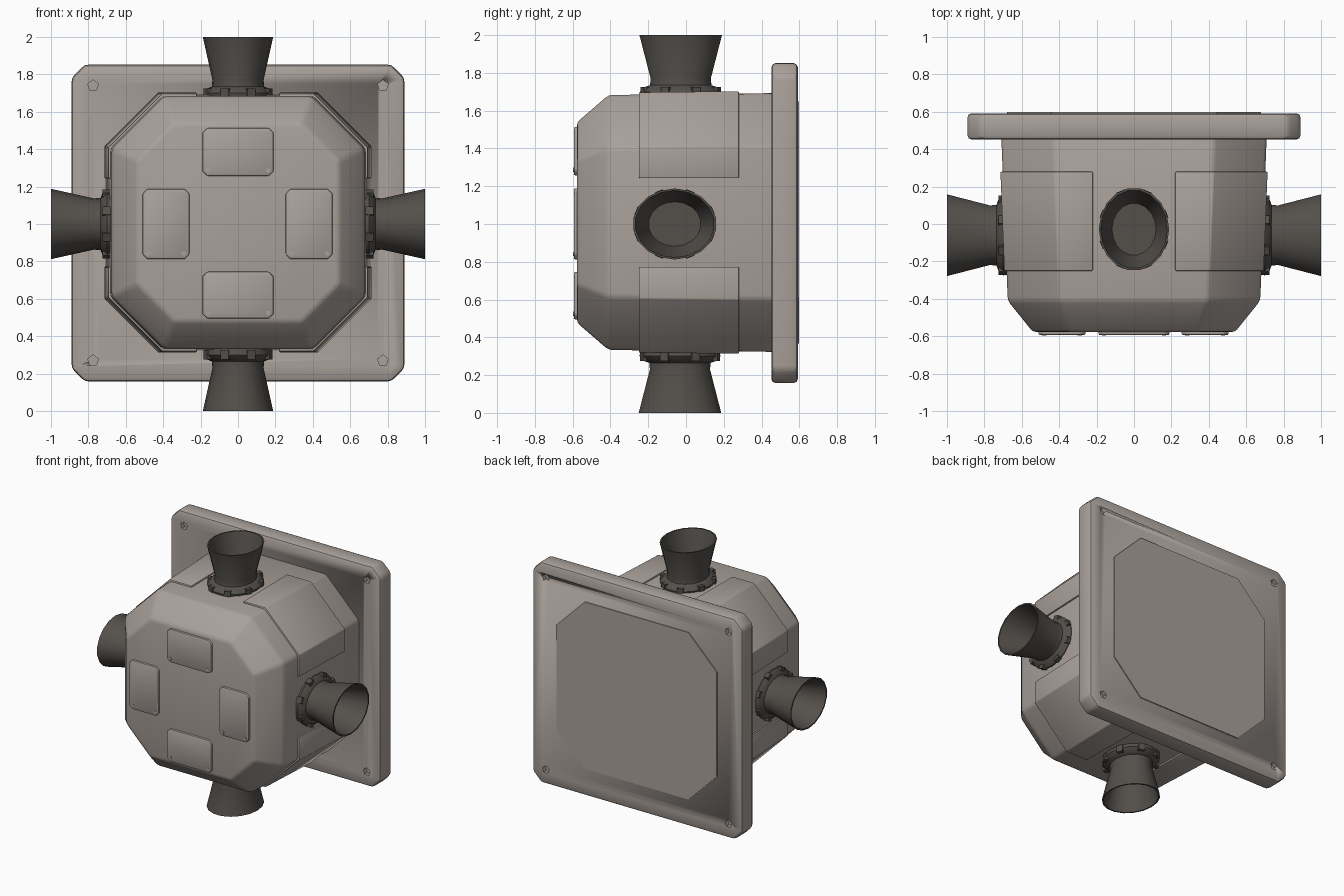
import bpy, bmesh, math
from mathutils import Vector, Matrix

if "Cube" in bpy.data.objects:
    bpy.data.objects.remove(bpy.data.objects["Cube"])

CZ = 1.008  # height of the body axis


def material(name, rgb):
    m = bpy.data.materials.new(name)
    m.diffuse_color = (*rgb, 1)
    m.use_nodes = True
    m.node_tree.nodes["Principled BSDF"].inputs["Base Color"].default_value = m.diffuse_color
    return m


GREY = material("warm grey", (0.40, 0.355, 0.325))
DARK = material("dark nozzle grey", (0.088, 0.080, 0.071))


def octagon(hw, hh, cut, y, cx=0.0, cz=CZ):
    """Rectangle with cut corners in the xz plane."""
    a, b = hw - cut, hh - cut
    pts = [(hw, -b), (hw, b), (a, hh), (-a, hh), (-hw, b), (-hw, -b), (-a, -hh), (a, -hh)]
    return [Vector((cx + x, y, cz + z)) for x, z in pts]


def add_loft(bm, rings):
    loops = [[bm.verts.new(p) for p in r] for r in rings]
    n = len(loops[0])
    for lo, hi in zip(loops, loops[1:]):
        for i in range(n):
            j = (i + 1) % n
            bm.faces.new((lo[i], lo[j], hi[j], hi[i]))
    bm.faces.new(loops[0])
    bm.faces.new(loops[-1])


def finish(bm, name, mat, bevel=0.0, angle=35, segments=2):
    bmesh.ops.recalc_face_normals(bm, faces=bm.faces)
    if bevel:
        bmesh.ops.bevel(bm, geom=bm.edges[:], offset=bevel, segments=segments,
                        profile=0.5, affect='EDGES', clamp_overlap=True)
    me = bpy.data.meshes.new(name)
    bm.to_mesh(me)
    bm.free()
    me.materials.append(mat)
    ob = bpy.data.objects.new(name, me)
    bpy.context.collection.objects.link(ob)
    bpy.ops.object.select_all(action='DESELECT')
    ob.select_set(True)
    bpy.context.view_layer.objects.active = ob
    bpy.ops.object.shade_smooth_by_angle(angle=math.radians(angle))
    return ob


# Main housing: octagonal block, chamfered towards the front
bm = bmesh.new()
add_loft(bm, [octagon(0.54, 0.53, 0.20, -0.578),
              octagon(0.675, 0.675, 0.28, -0.41),
              octagon(0.71, 0.685, 0.28, 0.48)])
finish(bm, "housing", GREY, 0.02)

# Square mounting plate with cut corners
bm = bmesh.new()
add_loft(bm, [octagon(0.89, 0.847, 0.07, y, cz=1.005) for y in (0.452, 0.592)])
plate = finish(bm, "mounting_plate", GREY, 0.022)

# Blind five-sided bolt holes on both sides of the plate
bm = bmesh.new()
for sx in (-1, 1):
    for sz in (-1, 1):
        for y0, y1 in ((0.42, 0.485), (0.56, 0.63)):
            ring = [(sx * 0.775 + 0.03 * math.sin(k * math.tau / 5),
                     1.005 + sz * 0.735 + 0.03 * math.cos(k * math.tau / 5)) for k in range(5)]
            add_loft(bm, [[Vector((x, y, z)) for x, z in ring] for y in (y0, y1)])
cutter = finish(bm, "hole_cutter", GREY)
cutter.hide_render = True
cutter.hide_set(True)
cut = plate.modifiers.new("bolt holes", 'BOOLEAN')
cut.operation = 'DIFFERENCE'
cut.solver = 'EXACT'
cut.object = cutter

# Shallow octagonal cover on the back of the plate
bm = bmesh.new()
add_loft(bm, [octagon(0.68, 0.64, 0.24, y) for y in (0.57, 0.599)])
finish(bm, "back_cover", GREY)

# Four small access panels on the front, with two screws each
screws = bmesh.new()
for name, cx, cz, hw, hh in (("top", 0, 1.385, 0.19, 0.128), ("bottom", 0, 0.62, 0.19, 0.125),
                             ("left", -0.385, 1.0, 0.125, 0.188), ("right", 0.38, 1.0, 0.125, 0.188)):
    bm = bmesh.new()
    add_loft(bm, [octagon(hw, hh, 0.025, y, cx, cz) for y in (-0.56, -0.594)])
    finish(bm, name + "_front_panel", GREY, 0.008)
    for s in (-1, 1):
        add_loft(screws, [octagon(0.011, 0.011, 0.005, y, cx + s * (hw - 0.03), cz - hh + 0.03)
                          for y in (-0.58, -0.597)])
finish(screws, "panel_screws", GREY)


# Wrap-round panels over the four slanted sides
def wrap_profile(y, off, sx, sz):
    t = (y + 0.41) / 0.89
    hw, hh = 0.675 + 0.035 * t + off, 0.675 + 0.01 * t + off
    c = 0.28 + off * 0.586
    pts = [(0.22, hh), (hw - c, hh), (hw, hh - c), (hw, 0.235)]
    return [Vector((sx * x, y, CZ + sz * z)) for x, z in pts]


for sx, side in ((-1, "left"), (1, "right")):
    for sz, level in ((-1, "lower"), (1, "upper")):
        bm = bmesh.new()
        add_loft(bm, [wrap_profile(y, 0.012, sx, sz) + wrap_profile(y, -0.03, sx, sz)[::-1]
                      for y in (-0.25, 0.28)])
        finish(bm, f"{level}_{side}_wrap_panel", GREY, 0.006)

# Four hollow flared nozzles, oval along y, each with a base collar (radius, distance)
PROFILE = [(0.12, 0.65), (0.175, 0.65), (0.185, 0.70), (0.165, 0.725), (0.14, 0.735),
           (0.137, 0.77), (0.188, 1.0), (0.178, 1.0), (0.118, 0.745)]
SIDES = 18
for k, (name, cy) in enumerate((("top", -0.028), ("right", -0.06), ("bottom", -0.032), ("left", -0.06))):
    bm = bmesh.new()
    rings = []
    for r, h in PROFILE:
        rings.append([Vector((r * math.cos(i * math.tau / SIDES),
                              1.18 * r * math.sin(i * math.tau / SIDES), h)) for i in range(SIDES)])
    add_loft(bm, rings)
    # small lugs around the collar
    for i in range(8):
        a = (i + 0.5) * math.tau / 8
        bmesh.ops.create_cube(bm, size=1, matrix=Matrix.Translation(
            (0.17 * math.cos(a), 1.18 * 0.17 * math.sin(a), 0.70))
            @ Matrix.Rotation(a, 4, 'Z') @ Matrix.Diagonal((0.04, 0.045, 0.05, 1)))
    turn = Matrix.Translation((0, cy, 1.0)) @ Matrix.Rotation(k * math.pi / 2, 4, 'Y')
    bmesh.ops.transform(bm, matrix=turn, verts=bm.verts)
    finish(bm, name + "_nozzle", DARK)
